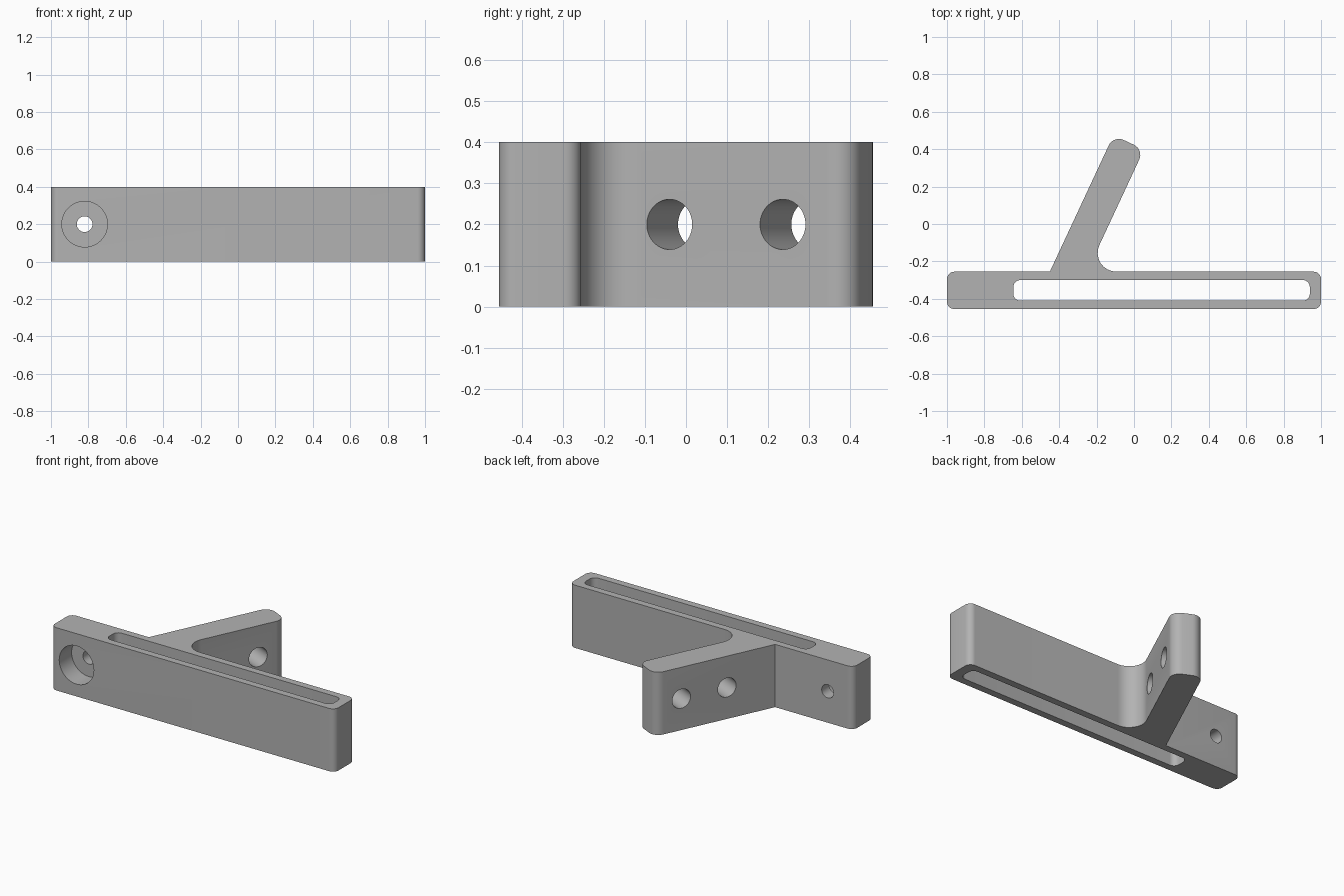
import bpy, bmesh
from math import radians, cos, sin, pi
from mathutils import Vector, Matrix

if "Cube" in bpy.data.objects:
    bpy.data.objects.remove(bpy.data.objects["Cube"])

HEIGHT = 0.4
BACK, FRONT = -0.255, -0.455

grey = bpy.data.materials.new("plain grey")
grey.use_nodes = True
colour = (0.45, 0.45, 0.45, 1)
grey.diffuse_color = colour
grey.node_tree.nodes["Principled BSDF"].inputs["Base Color"].default_value = colour


def rounded(corners, steps=8):
    """Closed outline with each (point, radius) corner replaced by an arc."""
    out = []
    for i, (p, r) in enumerate(corners):
        if r == 0:
            out.append(p)
            continue
        a = (corners[i - 1][0] - p).normalized()
        b = (corners[(i + 1) % len(corners)][0] - p).normalized()
        half = a.angle(b) / 2
        centre = p + (a + b).normalized() * (r / sin(half))
        start = p + a * (r / (sin(half) / cos(half))) - centre
        end = p + b * (r / (sin(half) / cos(half))) - centre
        sweep = start.angle_signed(end)
        for k in range(steps + 1):
            t = -sweep * k / steps
            out.append(centre + Matrix.Rotation(t, 2) @ start)
    return out


def finish(name, bm):
    bmesh.ops.recalc_face_normals(bm, faces=bm.faces)
    mesh = bpy.data.meshes.new(name)
    bm.to_mesh(mesh)
    bm.free()
    mesh.materials.append(grey)
    obj = bpy.data.objects.new(name, mesh)
    bpy.context.collection.objects.link(obj)
    return obj


def prism(name, outline, z0, z1):
    bm = bmesh.new()
    face = bm.faces.new([bm.verts.new((p.x, p.y, z0)) for p in outline])
    top = bmesh.ops.extrude_face_region(bm, geom=[face])["geom"]
    bmesh.ops.translate(bm, vec=(0, 0, z1 - z0),
                        verts=[v for v in top if isinstance(v, bmesh.types.BMVert)])
    return finish(name, bm)


def drill(name, start, end, radius):
    axis = end - start
    place = Matrix.Translation((start + end) / 2) @ axis.to_track_quat('Z', 'Y').to_matrix().to_4x4()
    bm = bmesh.new()
    bmesh.ops.create_cone(bm, cap_ends=True, segments=48, radius1=radius,
                          radius2=radius, depth=axis.length, matrix=place)
    return finish(name, bm)


# Slanted arm frame: along its length and across its width
angle = radians(65)
along = Vector((cos(angle), sin(angle)))
across = Vector((sin(angle), -cos(angle)))
root = Vector((-0.45, BACK))
WIDTH, LENGTH = 0.18, 0.805
tip = root + along * LENGTH
inner = root + across * WIDTH
inner += along * ((BACK - inner.y) / along.y)

# Bar and arm as one body
body = prism("bracket_body", rounded([
    (Vector((-1, FRONT)), 0.04), (Vector((1, FRONT)), 0.04),
    (Vector((1, BACK)), 0.04), (inner, 0.1),
    (tip + across * WIDTH, 0.06), (tip, 0.06),
    (root, 0), (Vector((-1, BACK)), 0.04)]), 0, HEIGHT)

# Long slot through the bar
x0, x1, y0, y1 = -0.645, 0.94, -0.41, -0.3
cutters = [prism("slot_cutter", rounded([
    (Vector(c), 0.037) for c in ((x0, y0), (x1, y0), (x1, y1), (x0, y1))]), -0.1, HEIGHT + 0.1)]

# Screw hole with counterbore at the right end
mid = HEIGHT / 2
hx = -0.82
cutters.append(drill("counterbore_cutter", Vector((hx, FRONT - 0.1, mid)),
                     Vector((hx, FRONT + 0.125, mid)), 0.122))
cutters.append(drill("screw_hole_cutter", Vector((hx, FRONT - 0.05, mid)),
                     Vector((hx, BACK + 0.1, mid)), 0.042))

# Two holes across the arm
for t in (0.321, 0.625):
    base = root + along * t
    a, b = base - across * 0.1, base + across * (WIDTH + 0.1)
    cutters.append(drill("arm_hole_cutter", Vector((a.x, a.y, mid)),
                         Vector((b.x, b.y, mid)), 0.061))

bpy.ops.object.select_all(action='DESELECT')
body.select_set(True)
bpy.context.view_layer.objects.active = body
for cutter in cutters:
    mod = body.modifiers.new("cut", 'BOOLEAN')
    mod.operation = 'DIFFERENCE'
    mod.solver = 'EXACT'
    mod.object = cutter
    bpy.ops.object.modifier_apply(modifier=mod.name)
    bpy.data.objects.remove(cutter)

bpy.ops.object.shade_smooth_by_angle(angle=radians(30))
